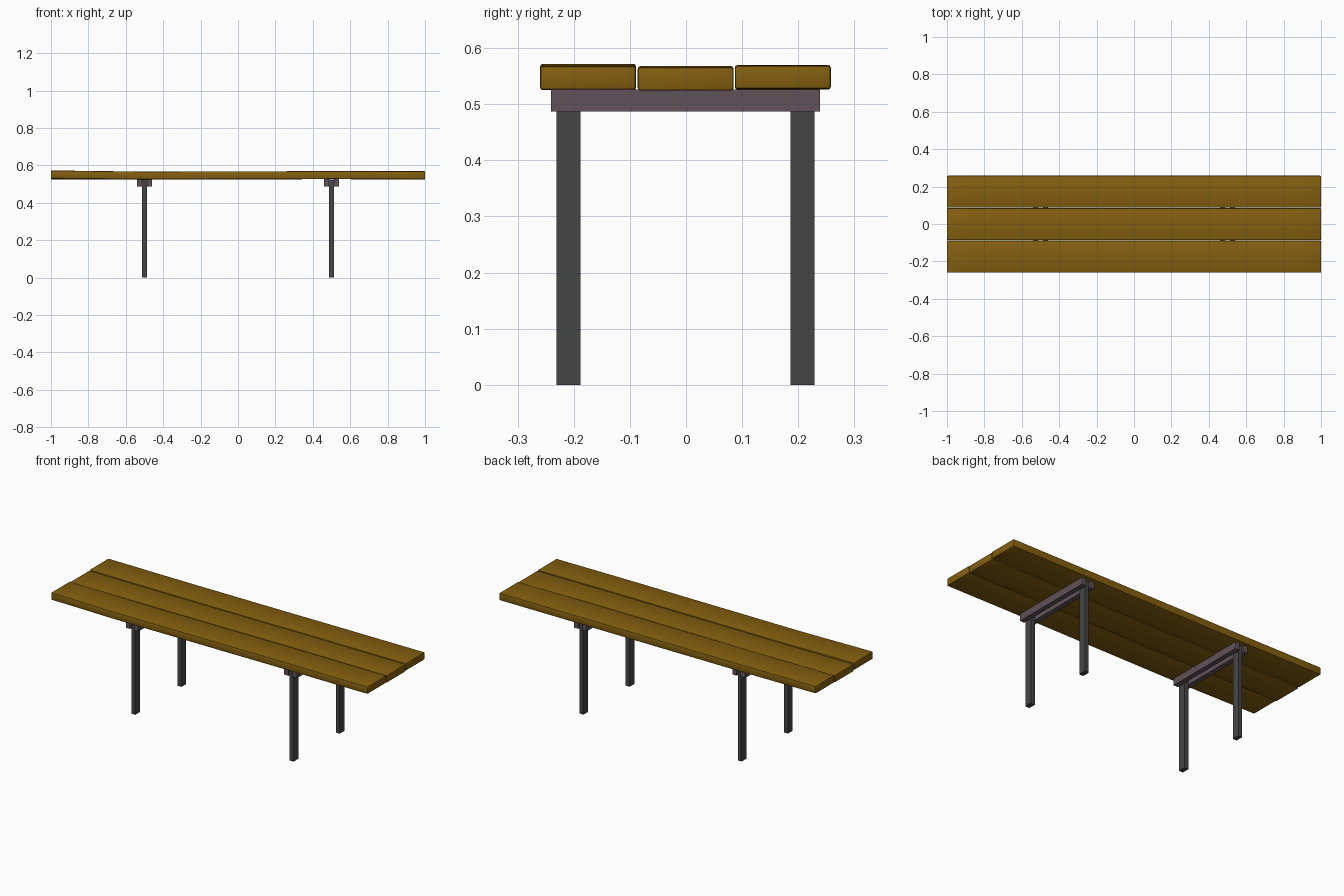
import bpy, bmesh, math

if "Cube" in bpy.data.objects:
    bpy.data.objects.remove(bpy.data.objects["Cube"])


def material(name, rgb):
    m = bpy.data.materials.new(name)
    m.diffuse_color = (*rgb, 1)
    m.use_nodes = True
    m.node_tree.nodes["Principled BSDF"].inputs["Base Color"].default_value = m.diffuse_color
    return m


WOOD = material("wood", (0.23, 0.115, 0.005))
STEEL = material("dark_steel", (0.06, 0.06, 0.06))
RAIL = material("rail_paint", (0.12, 0.085, 0.1))


def box(name, lo, hi, mat):
    bm = bmesh.new()
    bmesh.ops.create_cube(bm, size=1)
    for v in bm.verts:
        v.co = [(a + b) / 2 + c * (b - a) for a, b, c in zip(lo, hi, v.co)]
    me = bpy.data.meshes.new(name)
    bm.to_mesh(me)
    bm.free()
    me.materials.append(mat)
    ob = bpy.data.objects.new(name, me)
    bpy.context.collection.objects.link(ob)
    return ob


def plank(name, y0, y1, warp):
    """Rounded board whose height follows five offsets along its length."""
    ob = box(name, (-1, y0, 0.526), (1, y1, 0.568), WOOD)
    bm = bmesh.new()
    bm.from_mesh(ob.data)
    bmesh.ops.bevel(bm, geom=bm.edges[:], offset=0.005, segments=2,
                    profile=0.5, affect='EDGES')
    # cut the length into segments, then warp
    for i in range(1, 16):
        bmesh.ops.bisect_plane(bm, geom=bm.verts[:] + bm.edges[:] + bm.faces[:],
                               plane_co=(-1 + i / 8, 0, 0), plane_no=(1, 0, 0))
    for v in bm.verts:
        t = min(max((v.co.x + 1) * 2, 0), 3.9999)
        i = int(t)
        f = (1 - math.cos((t - i) * math.pi)) / 2
        v.co.z += warp[i] * (1 - f) + warp[i + 1] * f
    bm.to_mesh(ob.data)
    bm.free()
    bpy.context.view_layer.objects.active = ob
    ob.select_set(True)
    bpy.ops.object.shade_smooth_by_angle(angle=math.radians(40))
    ob.select_set(False)


# seat boards, slightly warped
plank("front_plank", -0.260, -0.089, (0.004, -0.001, 0, 0.001, 0))
plank("middle_plank", -0.086, 0.085, (-0.001, -0.002, -0.001, 0, -0.002))
plank("rear_plank", 0.087, 0.258, (0.002, 0, 0, 0.001, 0.001))

# two trestles: paired cross rails clamping a pair of flat legs
for side, x in (("left", -0.5), ("right", 0.5)):
    for tag, s in (("outer", -1), ("inner", 1)):
        a, b = sorted((x + s * 0.0125, x + s * 0.04))
        box(f"{side}_{tag}_rail", (a, -0.241, 0.487), (b, 0.239, 0.526), RAIL)
    for tag, y in (("front", -0.2095), ("rear", 0.2075)):
        box(f"{side}_{tag}_leg", (x - 0.0125, y - 0.0215, 0),
            (x + 0.0125, y + 0.0215, 0.524), STEEL)
